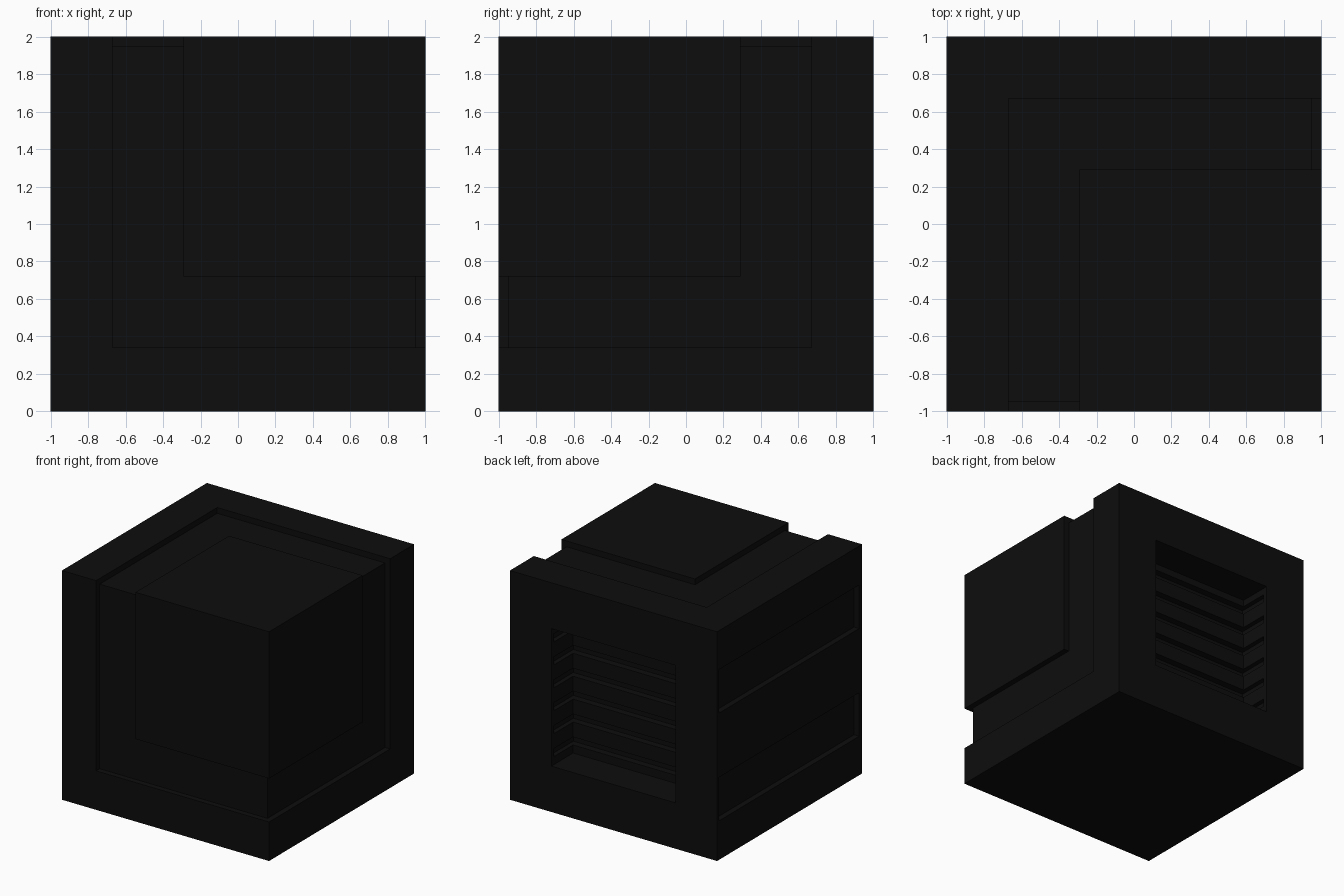
import bpy, bmesh
from mathutils import Vector

if "Cube" in bpy.data.objects:
    bpy.data.objects.remove(bpy.data.objects["Cube"])

mat = bpy.data.materials.new("near_black")
mat.diffuse_color = (0.004, 0.004, 0.004, 1)
mat.use_nodes = True
mat.node_tree.nodes["Principled BSDF"].inputs["Base Color"].default_value = mat.diffuse_color


def box(name, lo, hi):
    lo, hi = Vector(lo), Vector(hi)
    bpy.ops.mesh.primitive_cube_add(size=1, location=(lo + hi) / 2)
    o = bpy.context.object
    o.name = name
    o.scale = hi - lo
    bpy.ops.object.transform_apply(location=True, rotation=True, scale=True)
    return o


def cut(target, name, lo, hi):
    c = box(name, lo, hi)
    m = target.modifiers.new(name, 'BOOLEAN')
    m.operation, m.solver, m.object = 'DIFFERENCE', 'EXACT', c
    bpy.context.view_layer.objects.active = target
    bpy.ops.object.modifier_apply(modifier=name)
    bpy.data.objects.remove(c)


# Solid casing
body = box("casing", (-1, -1, 0), (1, 1, 2))

# L-shaped channels on the front, right and top faces
D = 0.05
X, Y, Z = (-0.67, -0.29), (0.29, 0.67), (0.34, 0.72)
F, R, T = -1 + D, 1 - D, 2 - D
channels = [
    ((X[0], -2, Z[0]), (X[1], F, 3)), ((X[0], -2, Z[0]), (2, F, Z[1])),
    ((R, Y[0], Z[0]), (2, Y[1], 3)), ((R, -2, Z[0]), (2, Y[1], Z[1])),
    ((X[0], -2, T), (X[1], Y[1], 3)), ((X[0], Y[0], T), (2, Y[1], 3)),
]
# Two straight channels along the left face
channels += [((-2, -0.96, z), (-1 + D, 0.97, z + 0.38)) for z in (0.34, 1.28)]
for i, (lo, hi) in enumerate(channels):
    cut(body, f"channel_{i}", lo, hi)

# Square vent recess in the back, with slots running into its walls
cut(body, "vent_recess", (-0.6, 0.7, 0.4), (0.6, 2, 1.6))
for i in range(6):
    z = 0.47 + i * 0.2
    cut(body, f"vent_slot_{i}", (-0.64, 0.64, z), (0.64, 0.96, z + 0.07))

# Softened edges
b = body.modifiers.new("edge_bevel", 'BEVEL')
b.width, b.segments, b.limit_method, b.angle_limit = 0.015, 1, 'ANGLE', 0.7
body.data.materials.append(mat)
